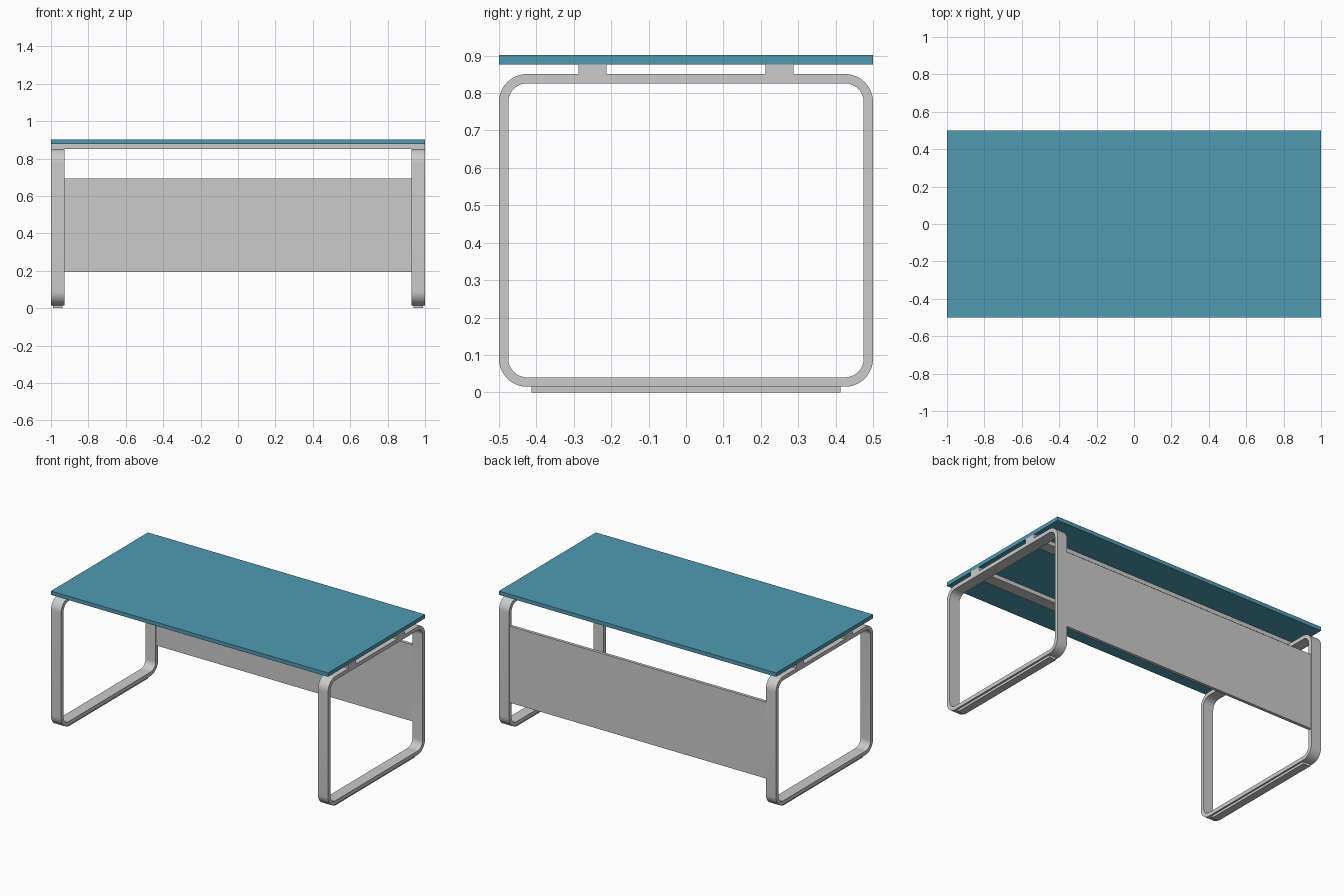
import bpy, bmesh, math

if "Cube" in bpy.data.objects:
    bpy.data.objects.remove(bpy.data.objects["Cube"])

def finish(name, bm, mirror=None, smooth=False):
    bmesh.ops.recalc_face_normals(bm, faces=bm.faces)
    me = bpy.data.meshes.new(name)
    bm.to_mesh(me)
    bm.free()
    ob = bpy.data.objects.new(name, me)
    bpy.context.collection.objects.link(ob)
    if smooth:
        bpy.context.view_layer.objects.active = ob
        ob.select_set(True)
        bpy.ops.object.shade_smooth_by_angle(angle=math.radians(30))
        ob.select_set(False)
    if mirror is not None:
        mod = ob.modifiers.new("Mirror", 'MIRROR')
        mod.use_axis = [axis == mirror for axis in "XYZ"]
        mod.use_mirror_merge = False
    return ob

def box(name, x, y, z, mirror=None):
    bm = bmesh.new()
    bmesh.ops.create_cube(bm, size=1)
    for v in bm.verts:
        v.co = [lo + (c + 0.5) * (hi - lo) for c, (lo, hi) in zip(v.co, (x, y, z))]
    return finish(name, bm, mirror)

def rounded_rect(hy, z0, z1, r, steps=12):
    pts = []
    corners = ((hy - r, z1 - r), (-hy + r, z1 - r), (-hy + r, z0 + r), (hy - r, z0 + r))
    for i, (cy, cz) in enumerate(corners):
        for s in range(steps + 1):
            a = math.pi / 2 * (i + s / steps)
            pts.append((cy + r * math.cos(a), cz + r * math.sin(a)))
    return pts

# Rounded rectangular loop legs, bent from flat bar
X0, X1, T = 0.927, 1.0, 0.025
outer = rounded_rect(0.5, 0.015, 0.851, 0.075)
inner = rounded_rect(0.5 - T, 0.015 + T, 0.851 - T, 0.075 - T)
bm = bmesh.new()
rings = [[bm.verts.new((x, y, z)) for y, z in loop]
         for x, loop in ((X0, outer), (X1, outer), (X1, inner), (X0, inner))]
n = len(outer)
for k in range(4):
    a, b = rings[k], rings[(k + 1) % 4]
    for i in range(n):
        j = (i + 1) % n
        bm.faces.new((a[i], a[j], b[j], b[i]))
finish("loop_legs", bm, "X", smooth=True)

# Foot strips under the legs
box("foot_strips", (0.938, 0.988), (-0.413, 0.413), (0, 0.015), "X")

# Rails carrying the top
box("top_rails", (-1, 1), (0.212, 0.288), (0.851, 0.877), "Y")

# Modesty panel between the rear uprights
box("back_panel", (-X0, X0), (0.478, 0.498), (0.193, 0.692))

# Coloured desk top
top = box("desk_top", (-1, 1), (-0.5, 0.5), (0.877, 0.902))
mat = bpy.data.materials.new("teal")
mat.diffuse_color = (0.08, 0.33, 0.45, 1)
mat.use_nodes = True
mat.node_tree.nodes["Principled BSDF"].inputs["Base Color"].default_value = mat.diffuse_color
top.data.materials.append(mat)
